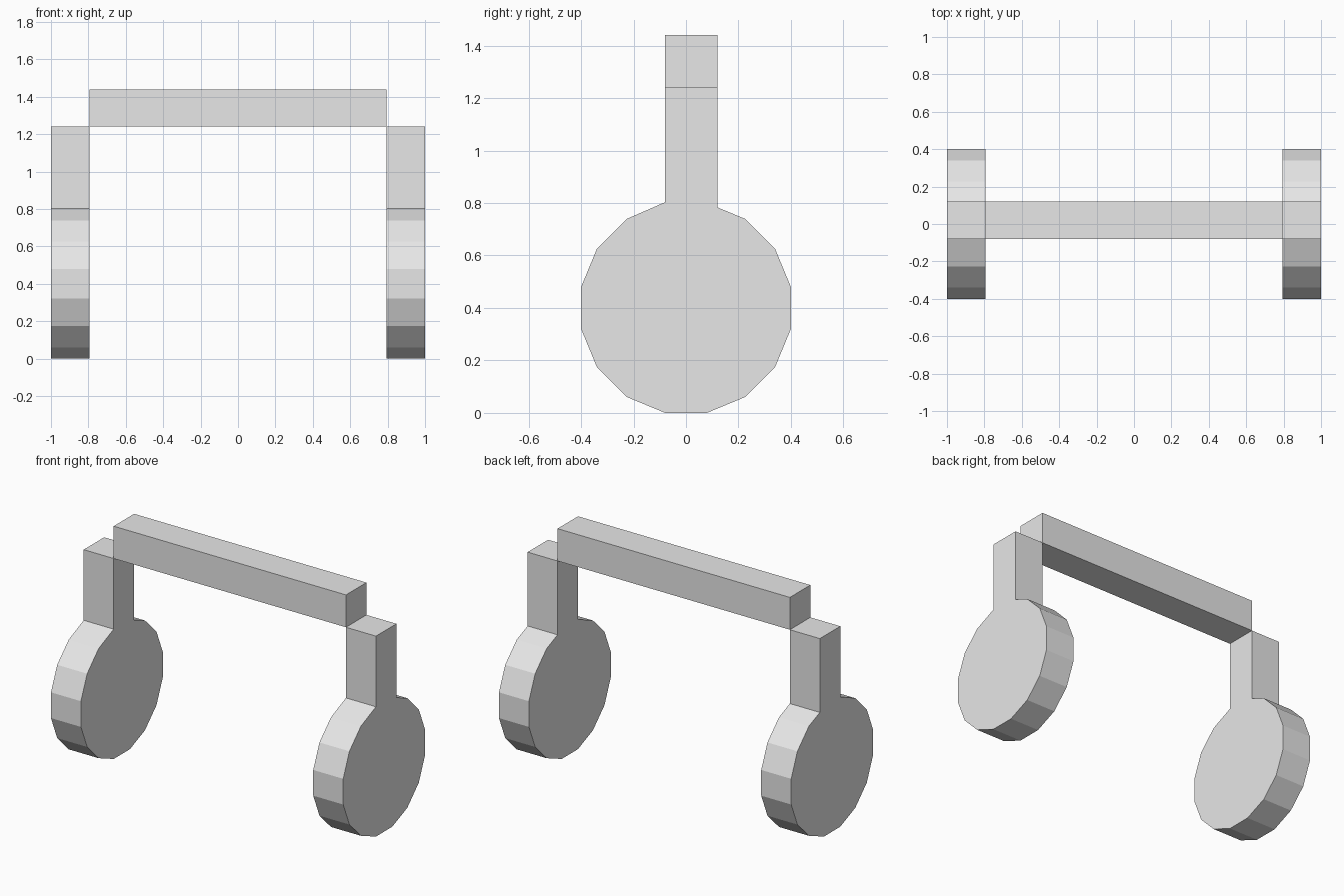
import bpy, bmesh, math

cube = bpy.data.objects.get("Cube")
if cube:
    bpy.data.objects.remove(cube, do_unlink=True)

# One plain light grey for everything
grey = bpy.data.materials.new("light_grey")
grey.use_nodes = True
GREY = (0.8, 0.8, 0.8, 1)
grey.diffuse_color = GREY
grey.node_tree.nodes["Principled BSDF"].inputs["Base Color"].default_value = GREY

SIDES = 16
APOTHEM = 0.4
RADIUS = APOTHEM / math.cos(math.pi / SIDES)
INNER, OUTER = 0.795, 1.0
POST_BACK, POST_FRONT = 0.12, -0.08
POST_TOP, BAR_TOP = 1.24, 1.44


def extrude_profile(name, profile, x0, x1):
    """Extrude a (y, z) outline along x."""
    bm = bmesh.new()
    face = bm.faces.new([bm.verts.new((x0, y, z)) for y, z in profile])
    moved = bmesh.ops.extrude_face_region(bm, geom=[face])["geom"]
    verts = [v for v in moved if isinstance(v, bmesh.types.BMVert)]
    bmesh.ops.translate(bm, verts=verts, vec=(x1 - x0, 0, 0))
    bmesh.ops.recalc_face_normals(bm, faces=bm.faces)
    mesh = bpy.data.meshes.new(name)
    bm.to_mesh(mesh)
    bm.free()
    mesh.materials.append(grey)
    obj = bpy.data.objects.new(name, mesh)
    bpy.context.collection.objects.link(obj)
    return obj


# Disc outline, running from just behind the top right round to the top left
disc = []
for i in range(1, SIDES):
    a = math.pi / 2 - (i + 0.5) * math.tau / SIDES
    disc.append((RADIUS * math.cos(a), APOTHEM + RADIUS * math.sin(a)))

# The post rises from the disc: its back edge meets the first sloping facet
slope = math.tan(math.tau / SIDES)
back_z = disc[0][1] + (disc[0][0] - POST_BACK) * slope
disc[-1] = (POST_FRONT, 2 * APOTHEM + 0.003)
outline = disc + [(POST_FRONT, POST_TOP), (POST_BACK, POST_TOP), (POST_BACK, back_z)]

# Disc and post in one piece on each side
for side, sign in (("left", 1), ("right", -1)):
    extrude_profile(side + "_disc_and_post", outline, sign * INNER, sign * OUTER)

# Crossbar resting above the posts
bar = [(POST_FRONT, POST_TOP), (POST_BACK, POST_TOP),
       (POST_BACK, BAR_TOP), (POST_FRONT, BAR_TOP)]
extrude_profile("crossbar", bar, -INNER, INNER)
